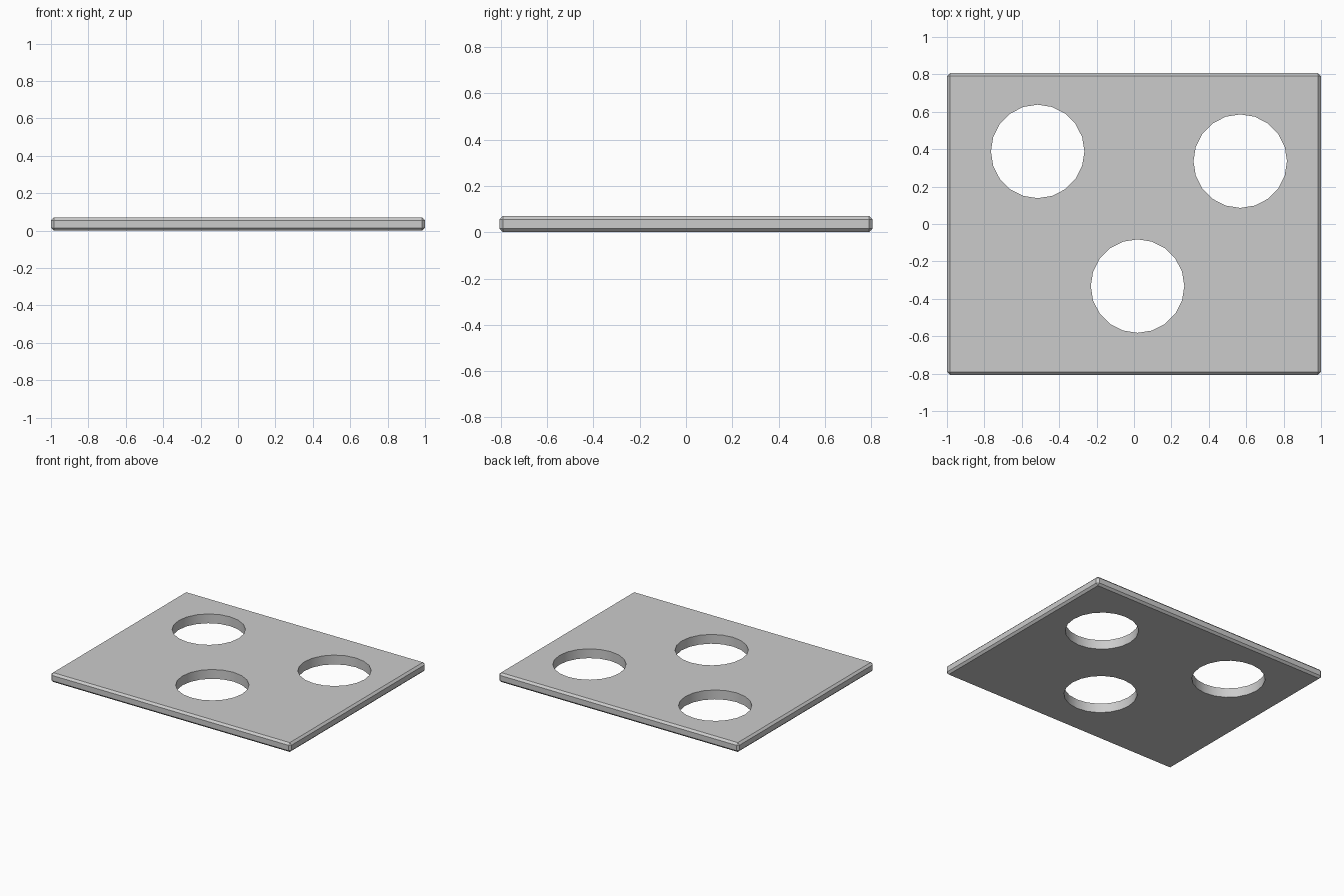
import bpy
from math import radians

if "Cube" in bpy.data.objects:
    bpy.data.objects.remove(bpy.data.objects["Cube"])

WIDTH, DEPTH, THICK = 2.0, 1.612, 0.07
HOLES = [(-0.515, 0.388), (0.568, 0.336), (0.019, -0.332)]

# Plate with chamfered edges
bpy.ops.mesh.primitive_cube_add(size=1, location=(0, 0, THICK / 2))
plate = bpy.context.object
plate.name = "plate"
plate.scale = (WIDTH, DEPTH, THICK)
bpy.ops.object.transform_apply(location=False, rotation=False, scale=True)
bevel = plate.modifiers.new("chamfer", 'BEVEL')
bevel.width = 0.015
bevel.segments = 1

# Three round through-holes
for i, (x, y) in enumerate(HOLES):
    bpy.ops.mesh.primitive_cylinder_add(vertices=20, radius=0.25, depth=0.4,
                                        location=(x, y, THICK / 2))
    cutter = bpy.context.object
    cutter.name = f"hole_cutter_{i + 1}"
    cutter.hide_render = True
    cutter.display_type = 'WIRE'
    cut = plate.modifiers.new(f"hole_{i + 1}", 'BOOLEAN')
    cut.operation = 'DIFFERENCE'
    cut.solver = 'EXACT'
    cut.object = cutter

# Bake the modifiers, remove the cutters, keep edges sharp
bpy.ops.object.select_all(action='DESELECT')
plate.select_set(True)
bpy.context.view_layer.objects.active = plate
for name in [m.name for m in plate.modifiers]:
    bpy.ops.object.modifier_apply(modifier=name)
for ob in [o for o in bpy.data.objects if o.name.startswith("hole_cutter")]:
    bpy.data.objects.remove(ob)
bpy.ops.object.shade_smooth_by_angle(angle=radians(30))
